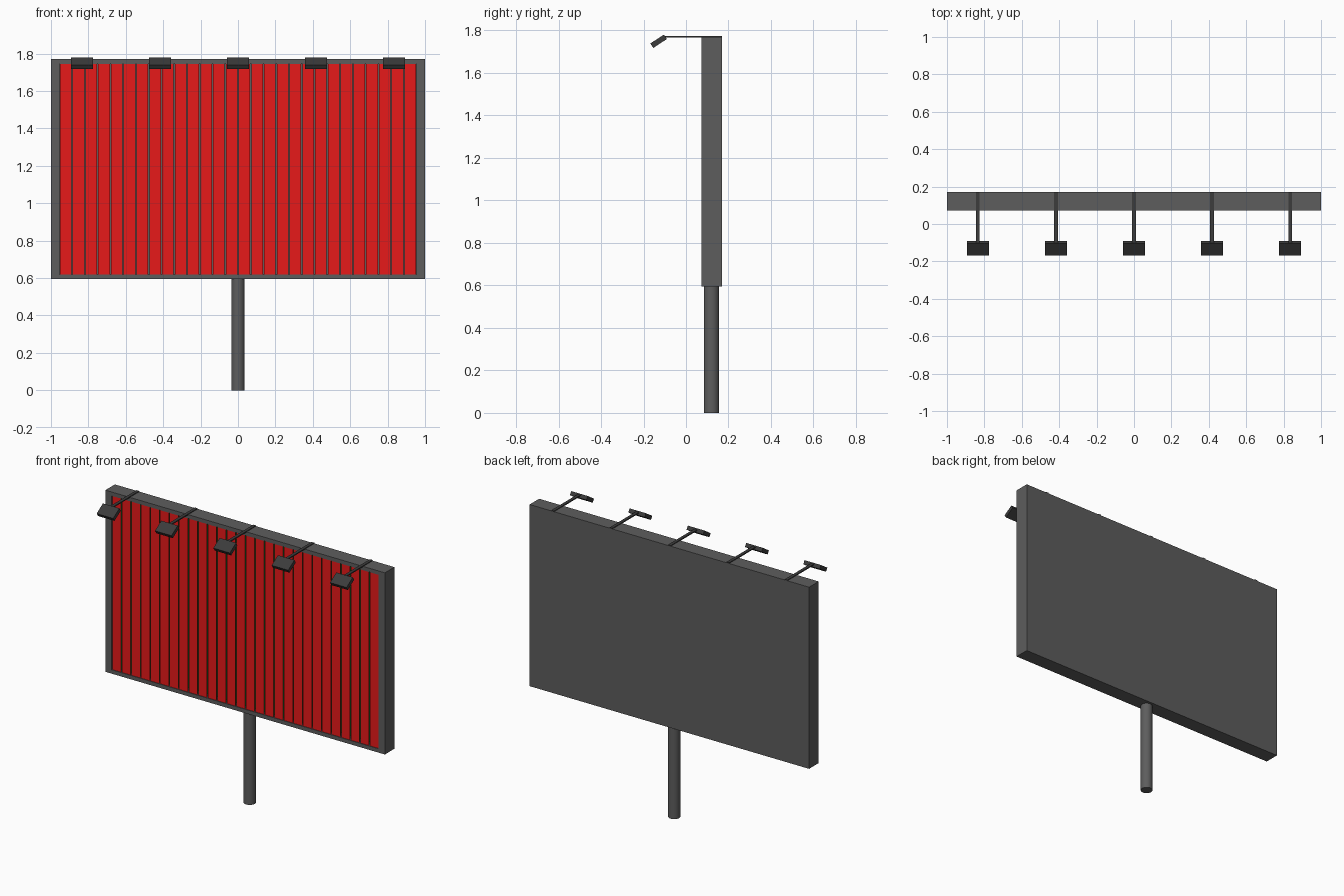
import bpy, bmesh, math
from mathutils import Matrix, Vector

if "Cube" in bpy.data.objects:
    bpy.data.objects.remove(bpy.data.objects["Cube"])

FRONT, BACK = 0.073, 0.17
BOTTOM, TOP = 0.595, 1.77
OPEN_X, OPEN_Z0, OPEN_Z1 = 0.955, 0.62, 1.745
SLATS = 28


def material(name, color):
    m = bpy.data.materials.new(name)
    m.diffuse_color = (*color, 1)
    m.use_nodes = True
    m.node_tree.nodes["Principled BSDF"].inputs["Base Color"].default_value = m.diffuse_color
    return m


grey = material("dark_grey", (0.11, 0.11, 0.11))
black = material("lamp_grey", (0.045, 0.045, 0.045))
red = material("panel_red", (0.8, 0.01, 0.01))
green = material("panel_green", (0.02, 0.15, 0.02))


def finish(bm, name, *mats):
    me = bpy.data.meshes.new(name)
    bm.normal_update()
    bm.to_mesh(me)
    bm.free()
    ob = bpy.data.objects.new(name, me)
    bpy.context.collection.objects.link(ob)
    for m in mats:
        me.materials.append(m)
    return ob


def box(name, center, size, mat, tilt=0):
    bm = bmesh.new()
    bmesh.ops.create_cube(bm, size=1, matrix=Matrix.Translation(center)
                          @ Matrix.Rotation(tilt, 4, 'X') @ Matrix.Diagonal((*size, 1)))
    return finish(bm, name, mat)


# Pole
bpy.ops.mesh.primitive_cylinder_add(vertices=32, radius=0.036, depth=BOTTOM,
                                    location=(0, 0.12, BOTTOM / 2))
pole = bpy.context.object
pole.name = "pole"
pole.data.materials.append(grey)
bpy.ops.object.shade_smooth_by_angle()

# Cabinet: a box whose front face is inset and pushed back
bm = bmesh.new()
bmesh.ops.create_cube(bm, size=1, matrix=Matrix.Translation((0, (FRONT + BACK) / 2, (BOTTOM + TOP) / 2))
                      @ Matrix.Diagonal((2, BACK - FRONT, TOP - BOTTOM, 1)))
bm.normal_update()
front = next(f for f in bm.faces if f.normal.y < -0.9)
bmesh.ops.inset_individual(bm, faces=[front], thickness=0.02)
for v in front.verts:
    v.co.x = math.copysign(OPEN_X, v.co.x)
    v.co.z = OPEN_Z1 if v.co.z > 1.2 else OPEN_Z0
ext = bmesh.ops.extrude_discrete_faces(bm, faces=[front])
for v in ext["faces"][0].verts:
    v.co.y += 0.07
finish(bm, "cabinet", grey)

# Rotating three-sided slats, red side facing forward
bm = bmesh.new()
pitch = 2 * OPEN_X / SLATS
half = pitch / 2 - 0.003
y = FRONT + 0.004
for i in range(SLATS):
    x = -OPEN_X + (i + 0.5) * pitch
    profile = [(x - half, y), (x + half, y), (x, y + half * math.sqrt(3))]
    low = [bm.verts.new((*p, OPEN_Z0)) for p in profile]
    high = [bm.verts.new((*p, OPEN_Z1)) for p in profile]
    bm.faces.new(low[::-1])
    bm.faces.new(high)
    for j in range(3):
        k = (j + 1) % 3
        f = bm.faces.new((low[j], low[k], high[k], high[j]))
        f.material_index = 0 if j == 0 else 1
finish(bm, "display_slats", red, green)

# Lamps on arms along the top
for i in range(5):
    x = (i - 2) * 0.4175
    box(f"lamp_arm_{i + 1}", (x, 0.034, 1.771), (0.02, 0.272, 0.007), black)
    box(f"lamp_head_{i + 1}", (x, -0.129, 1.749), (0.118, 0.076, 0.025), black, math.radians(33))
